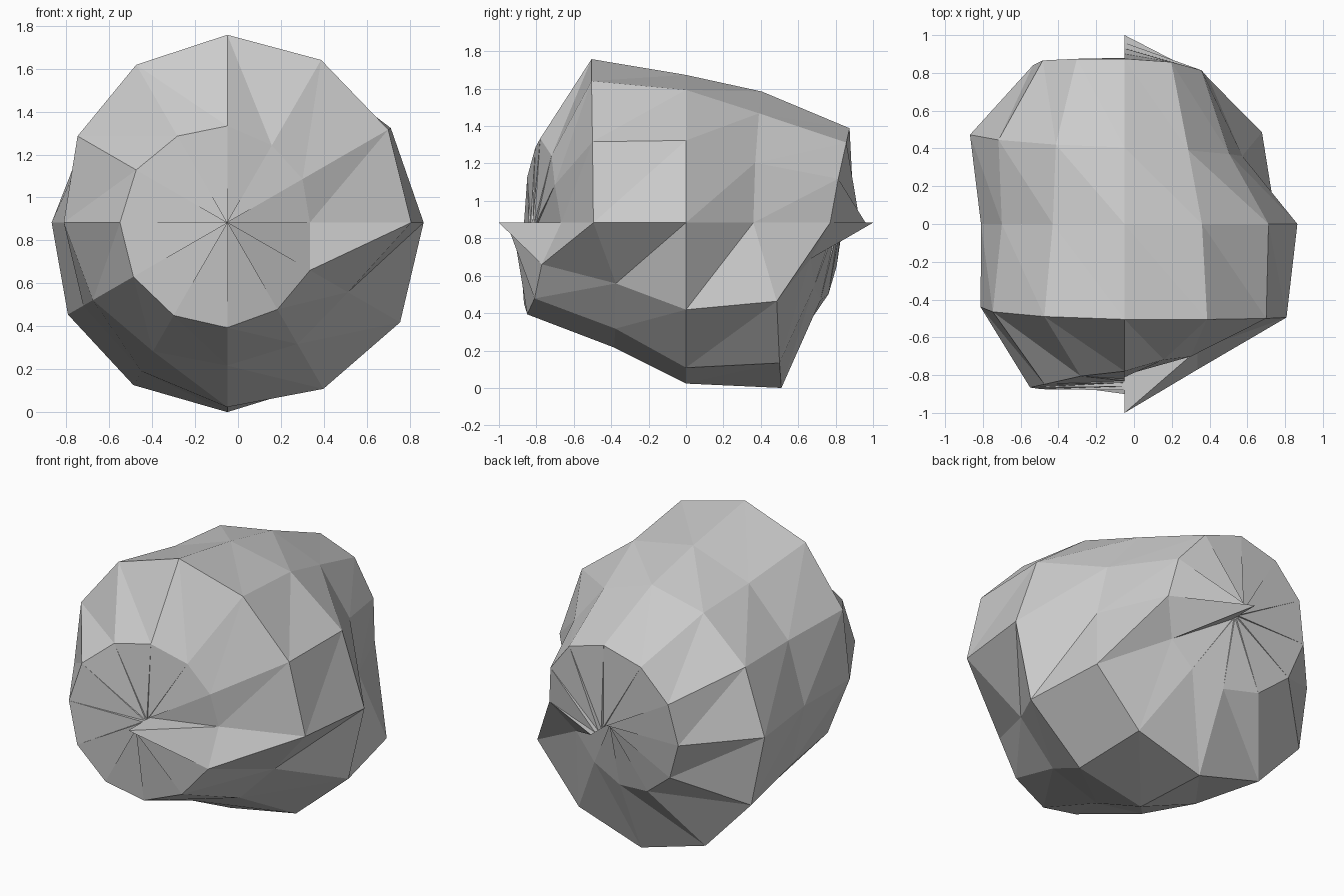
import bpy, bmesh
from math import sin, cos, pi

if "Cube" in bpy.data.objects:
    bpy.data.objects.remove(bpy.data.objects["Cube"])

# Lumpy boulder: a 12 x 6 ball with its axis along y, each ring pushed in and out.
# Rows run from front pole to back pole; columns turn from +x towards +z.
RADII = [
    [.79, .80, .81, .82, .83, .84, .86, .88, .90, .93, .96, 1.0],
    [.77, .81, .83, .90, .93, .98, 1.0, 1.01, 1.0, .98, .935, .89],
    [.99, 1.0, 1.01, 1.01, .98, .93, .88, .835, .80, .77, .755, .75],
    [.915, .88, .82, .79, .76, .75, .76, .775, .80, .86, .895, .93],
    [.72, .74, .78, .81, .84, .89, .945, .99, 1.01, 1.02, 1.0, .97],
    [.89, .94, .99, 1.01, 1.01, 1.0, .97, .93, .88, .83, .79, .77],
    [1.0, .96, .93, .90, .88, .865, .85, .84, .83, .82, .81, .80],
]
CX, CZ, N = -0.05, 0.883, 12

bm = bmesh.new()
rings = []
for j, row in enumerate(RADII):
    lat = -pi / 2 + j * pi / 6
    ring = []
    for k, r in enumerate(row):
        a = k * 2 * pi / N
        ring.append(bm.verts.new((CX + r * cos(lat) * cos(a),
                                  r * sin(lat),
                                  CZ + r * cos(lat) * sin(a))))
    rings.append(ring)

# Facets, split along the same diagonal everywhere
for lo, hi in zip(rings, rings[1:]):
    for k in range(N):
        n = (k + 1) % N
        bm.faces.new((lo[k], lo[n], hi[n]))
        bm.faces.new((lo[k], hi[n], hi[k]))
bmesh.ops.reverse_faces(bm, faces=bm.faces[:])
bm.normal_update()
if bm.calc_volume(signed=True) < 0:
    bmesh.ops.reverse_faces(bm, faces=bm.faces[:])

# Rest on the ground
low = min(v.co.z for v in bm.verts)
for v in bm.verts:
    v.co.z -= low

mesh = bpy.data.meshes.new("boulder")
bm.to_mesh(mesh)
bm.free()
bpy.context.collection.objects.link(bpy.data.objects.new("boulder", mesh))
